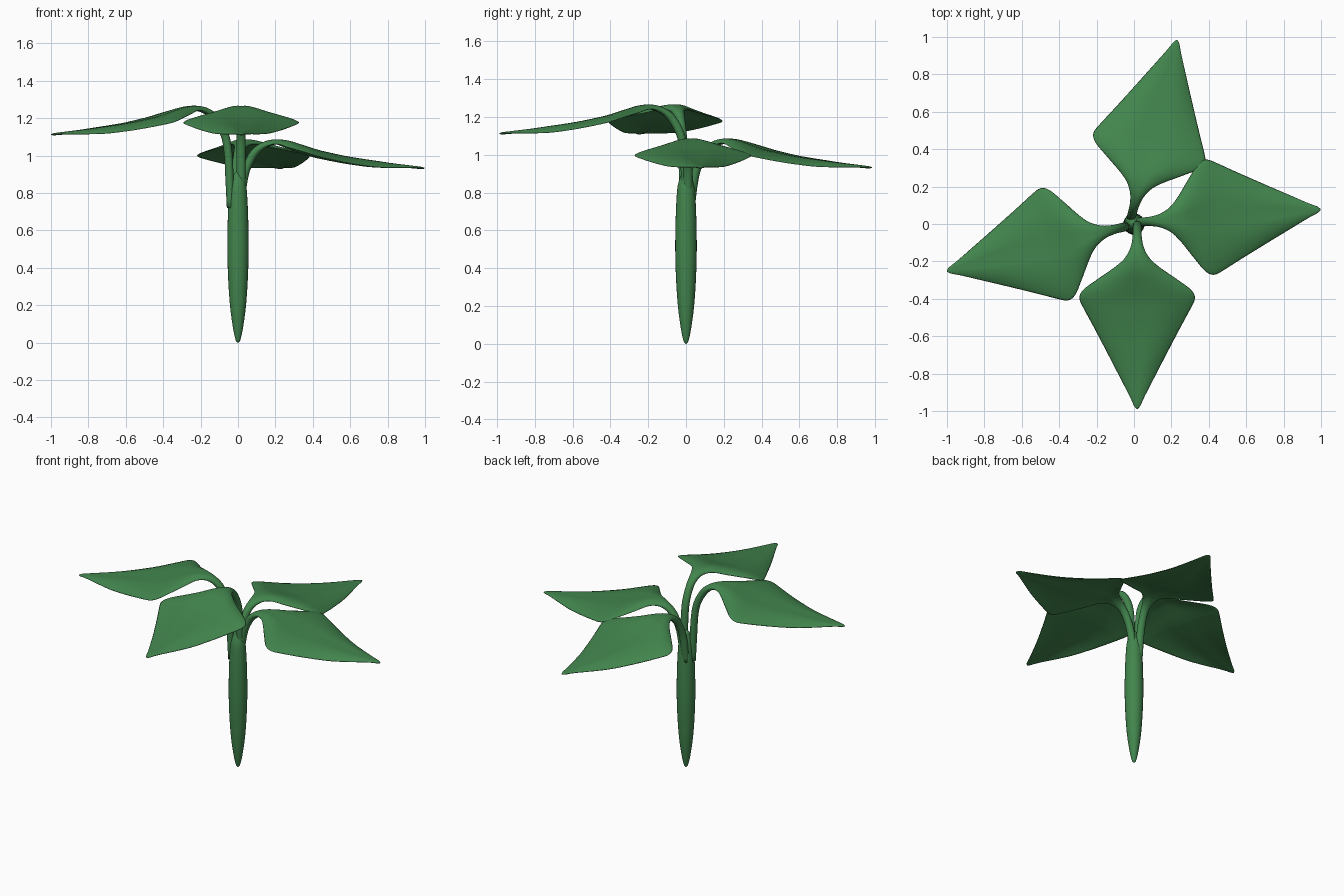
import bpy, bmesh, math
from mathutils import Vector

if "Cube" in bpy.data.objects:
    bpy.data.objects.remove(bpy.data.objects["Cube"])

green = bpy.data.materials.new("leaf_green")
green.diffuse_color = (0.055, 0.235, 0.075, 1)
green.use_nodes = True
green.node_tree.nodes["Principled BSDF"].inputs["Base Color"].default_value = green.diffuse_color


def spline(keys, steps):
    """Smooth interpolation through key tuples."""
    k = [Vector(p) for p in keys]
    k = [2 * k[0] - k[1]] + k + [2 * k[-1] - k[-2]]
    out = []
    for i in range(1, len(k) - 2):
        a, b, c, d = k[i - 1:i + 3]
        for j in range(steps):
            t = j / steps
            out.append(0.5 * (2 * b + (c - a) * t + (2 * a - 5 * b + 4 * c - d) * t * t
                              + (3 * b - a - 3 * c + d) * t ** 3))
    out.append(k[-2])
    return out


def skin(name, rings):
    """Closed tube through equal rings of points."""
    bm = bmesh.new()
    vs = [[bm.verts.new(p) for p in r] for r in rings]
    n = len(rings[0])
    for a, b in zip(vs, vs[1:]):
        for i in range(n):
            bm.faces.new((a[i], a[(i + 1) % n], b[(i + 1) % n], b[i]))
    bm.faces.new(vs[0])
    bm.faces.new(vs[-1])
    bmesh.ops.recalc_face_normals(bm, faces=bm.faces)
    for f in bm.faces:
        f.smooth = True
    me = bpy.data.meshes.new(name)
    bm.to_mesh(me)
    bm.free()
    me.materials.append(green)
    ob = bpy.data.objects.new(name, me)
    bpy.context.collection.objects.link(ob)
    return ob


# Stem: spindle profile (radius, height)
stem = spline([(0.003, 0), (0.013, 0.015), (0.027, 0.08), (0.043, 0.2), (0.053, 0.35),
               (0.057, 0.5), (0.055, 0.65), (0.05, 0.77), (0.043, 0.84), (0.022, 0.9),
               (0.003, 0.92)], 4)
skin("stem", [[(p[0] * math.cos(i * math.tau / 24), p[0] * math.sin(i * math.tau / 24), p[1])
               for i in range(24)] for p in stem])

# Leaf stalks and blade keys: (outward, height, half width, half thickness)
low_stalk = [(0.012, 0.72, .022, .02), (0.025, 0.84, .024, .022), (0.045, 0.93, .024, .022),
             (0.085, 1.01, .025, .022), (0.14, 1.055, .037, .018)]
high_stalk = [(0.01, 0.72, .022, .02), (0.016, 0.88, .024, .022), (0.024, 1.02, .024, .022),
              (0.042, 1.11, .024, .022), (0.085, 1.19, .025, .022), (0.14, 1.235, .037, .018)]
blade = [(0.20, 1.072, .072, .013), (0.26, 1.067, .137, .011), (0.32, 1.05, .22, .01),
         (0.36, 1.037, .275, .01), (0.39, 1.027, .302, .01), (0.42, 1.018, .308, .01),
         (0.46, 1.008, .291, .01), (0.6, .98, .215, .009), (0.8, .952, .11, .008),
         (0.93, .939, .042, .007), (0.982, .934, .018, .006), (1.0, .932, .003, .002)]


def leaf(name, origin, angle, high):
    lift = 0.18 if high else 0
    keys = (high_stalk if high else low_stalk) + [(s, z + lift, w, t) for s, z, w, t in blade]
    pts = spline(keys, 4)
    a = math.radians(angle)
    out = Vector((math.cos(a), math.sin(a), 0))
    side = Vector((-math.sin(a), math.cos(a), 0))
    up = Vector((0, 0, 1))
    base = Vector((origin[0], origin[1], 0))
    rings = []
    for i, p in enumerate(pts):
        d = pts[min(i + 1, len(pts) - 1)] - pts[max(i - 1, 0)]
        normal = (up * d[0] - out * d[1]).normalized()
        centre = base + out * p[0] + up * p[1]
        flat = min(1, max(0, (p[2] - 0.025) / 0.12))
        ring = []
        for j in range(28):
            u, v = math.cos(j * math.tau / 28), math.sin(j * math.tau / 28)
            # shallow midrib groove and drooping edges
            bend = flat * (0.03 * abs(u) - 0.055 * u * u)
            ring.append(centre + side * p[2] * u + normal * (p[3] * v + bend))
        rings.append(ring)
    skin(name, rings)


leaf("front_leaf", (0.017, 0.012), 270, True)
leaf("left_leaf", (-0.03, -0.01), 194, True)
leaf("right_leaf", (0.0, 0.008), 4, False)
leaf("back_leaf", (-0.02, 0.015), 75.5, False)
